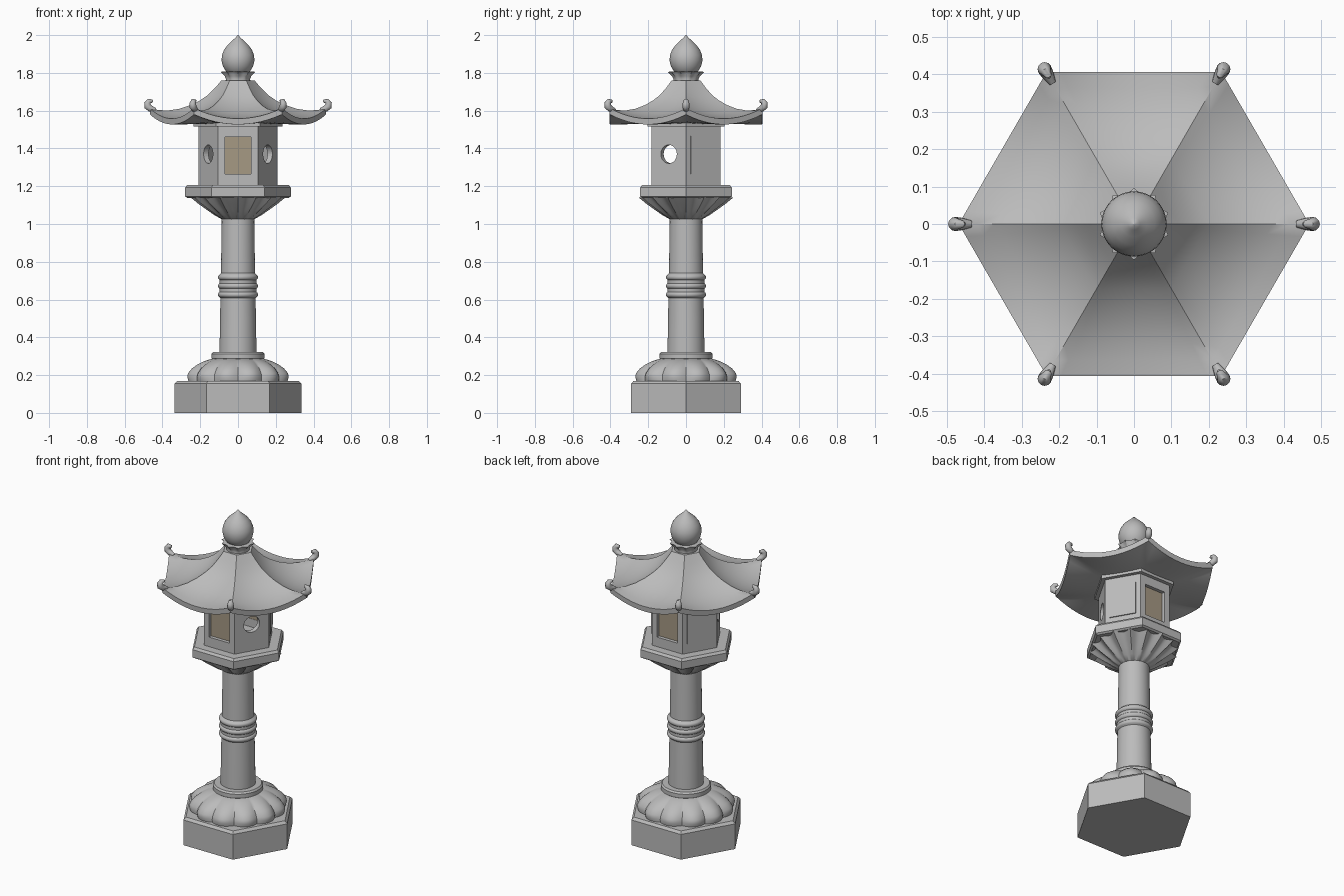
import bpy, bmesh, math
from math import sin, cos, pi, radians
from mathutils import Matrix

if "Cube" in bpy.data.objects:
    bpy.data.objects.remove(bpy.data.objects["Cube"])


def material(name, rgb):
    m = bpy.data.materials.new(name)
    m.diffuse_color = (*rgb, 1)
    m.use_nodes = True
    m.node_tree.nodes["Principled BSDF"].inputs["Base Color"].default_value = m.diffuse_color
    return m


STONE = material("grey stone", (0.5, 0.5, 0.5))
PAPER = material("tan paper", (0.38, 0.32, 0.23))


def finish(name, bm, mat=STONE, smooth=35):
    bmesh.ops.remove_doubles(bm, verts=bm.verts, dist=1e-5)
    bmesh.ops.recalc_face_normals(bm, faces=bm.faces)
    me = bpy.data.meshes.new(name)
    bm.to_mesh(me)
    bm.free()
    me.materials.append(mat)
    ob = bpy.data.objects.new(name, me)
    bpy.context.collection.objects.link(ob)
    if smooth:
        bpy.ops.object.select_all(action='DESELECT')
        ob.select_set(True)
        bpy.context.view_layer.objects.active = ob
        bpy.ops.object.shade_smooth_by_angle(angle=radians(smooth))
    return ob


def lathe(name, profile, sides=48, shape=None, smooth=35):
    """Turn (radius, z[, flute depth]) points; shape(angle) in 0..1 carves flutes."""
    bm = bmesh.new()
    rings = []
    for r, z, *depth in profile:
        d = depth[0] if depth else 0
        ring = []
        for i in range(sides):
            a = 2 * pi * i / sides
            k = r * (1 - d * shape(a)) if shape else r
            ring.append(bm.verts.new((k * cos(a), k * sin(a), z)))
        rings.append(ring)
    for lo, hi in zip(rings, rings[1:]):
        for i in range(sides):
            j = (i + 1) % sides
            bm.faces.new((lo[i], lo[j], hi[j], hi[i]))
    bm.faces.new(rings[0])
    bm.faces.new(rings[-1])
    return finish(name, bm, smooth=smooth)


def hexagon(name, profile):
    return lathe(name, profile, 6, smooth=0)


def slab(name, size, radius, z, angle, mat=STONE):
    """Box facing outward at a given angle; size is depth, width, height."""
    bm = bmesh.new()
    bmesh.ops.create_cube(bm, size=1)
    bm.transform(Matrix.Rotation(radians(angle), 4, 'Z')
                 @ Matrix.Translation((radius, 0, z)) @ Matrix.Diagonal((*size, 1)))
    return finish(name, bm, mat, 0)


# Base and lower petals
hexagon("base", [(0.335, 0), (0.335, 0.155), (0.32, 0.17)])
lathe("lower_petals", [(0.268, 0.165, .07), (0.276, 0.19, .09), (0.272, 0.21, .1),
                       (0.25, 0.236, .1), (0.218, 0.258, .09), (0.18, 0.275, .06),
                       (0.135, 0.288, .02)], 144, lambda a: 1 - abs(sin(6 * a)))
lathe("foot_ring", [(0.13, 0.28), (0.14, 0.288), (0.14, 0.312), (0.132, 0.322)])

# Shaft with three bands
lathe("shaft", [(0.098, 0.31), (0.095, 0.5), (0.09, 0.75), (0.086, 1.04)])
bands = [(0.09, 0.605)]
for zc in (0.626, 0.672, 0.718):
    bands += [(0.092 + 0.014 * cos(t), zc + 0.015 * sin(t))
              for t in [radians(a) for a in range(-70, 71, 20)]]
lathe("shaft_bands", bands + [(0.09, 0.74)])

# Upper fluted bowl and platform
lathe("upper_petals", [(0.086, 1.025, .02), (0.125, 1.047, .08), (0.165, 1.075, .12),
                       (0.21, 1.107, .13), (0.25, 1.14, .13)], 128,
      lambda a: abs(sin(8 * a)))
hexagon("platform", [(0.268, 1.138), (0.28, 1.146), (0.28, 1.193), (0.268, 1.207)])

# Hollow lamp chamber with two windows and two round openings
chamber = hexagon("lamp_chamber", [(0.21, 1.2), (0.21, 1.525)])
cutters = [hexagon("hollow_cutter", [(0.175, 1.215), (0.175, 1.51)])]
for angle in (90, 270):
    cutters.append(slab("window_cutter", (0.1, 0.14, 0.195), 0.18, 1.363, angle))
for angle in (210, 330):
    bm = bmesh.new()
    bmesh.ops.create_cone(bm, cap_ends=True, segments=32, radius1=0.049, radius2=0.049, depth=0.1)
    bm.transform(Matrix.Rotation(radians(angle), 4, 'Z') @ Matrix.Translation((0.17, 0, 1.37))
                 @ Matrix.Rotation(pi / 2, 4, 'Y'))
    cutters.append(finish("round_cutter", bm, smooth=0))
for c in cutters:
    c.hide_render = True
    c.hide_set(True)
    m = chamber.modifiers.new("cut", 'BOOLEAN')
    m.object, m.operation, m.solver = c, 'DIFFERENCE', 'EXACT'

# Paper panes and raised side panels
for angle in (90, 270):
    slab("window_pane", (0.008, 0.15, 0.205), 0.157, 1.363, angle, PAPER)
for angle in (30, 150):
    slab("side_panel", (0.014, 0.155, 0.2), 0.181, 1.365, angle)
hexagon("chamber_cap", [(0.235, 1.515), (0.235, 1.54)])

# Swept roof: (radius, ridge height, mid-face height) from crown, over the eave, to the underside
ROOF = [(0.088, 1.76, 1.76), (0.12, 1.722, 1.718), (0.16, 1.682, 1.674), (0.2, 1.655, 1.642),
        (0.25, 1.63, 1.613), (0.31, 1.61, 1.586), (0.37, 1.601, 1.57), (0.42, 1.603, 1.562),
        (0.468, 1.614, 1.558), (0.466, 1.58, 1.527), (0.42, 1.568, 1.527),
        (0.36, 1.555, 1.528), (0.29, 1.542, 1.53), (0.2, 1.532, 1.531)]
STEPS = 12
bm = bmesh.new()
rings = []
for r, ridge, mid in ROOF:
    ring = []
    for k in range(6):
        a, b = k * pi / 3, (k + 1) * pi / 3
        for i in range(STEPS):
            s = i / STEPS
            z = mid + (ridge - mid) * (2 * s - 1) ** 2
            ring.append(bm.verts.new((r * (cos(a) * (1 - s) + cos(b) * s),
                                      r * (sin(a) * (1 - s) + sin(b) * s), z)))
    rings.append(ring)
for p, q in zip(rings, rings[1:]):
    for i in range(len(p)):
        j = (i + 1) % len(p)
        bm.faces.new((p[i], p[j], q[j], q[i]))
bm.faces.new(rings[0])
bm.faces.new(rings[-1])
finish("roof", bm, smooth=40)

# Curled corner ornaments
CURL = [(0.435, 1.603, .5), (0.462, 1.61, .9), (0.478, 1.622, 1), (0.479, 1.638, .95),
        (0.471, 1.65, .75), (0.457, 1.65, .5), (0.452, 1.644, .2)]
for k in range(6):
    cu = bpy.data.curves.new("corner_curl", 'CURVE')
    cu.dimensions = '3D'
    cu.bevel_depth, cu.bevel_resolution, cu.use_fill_caps = 0.019, 4, True
    sp = cu.splines.new('POLY')
    sp.points.add(len(CURL) - 1)
    a = k * pi / 3
    for pt, (r, z, w) in zip(sp.points, CURL):
        pt.co = (r * cos(a), r * sin(a), z, 1)
        pt.radius = w
    cu.materials.append(STONE)
    ob = bpy.data.objects.new("corner_curl", cu)
    bpy.context.collection.objects.link(ob)
    bpy.ops.object.select_all(action='DESELECT')
    ob.select_set(True)
    bpy.context.view_layer.objects.active = ob
    bpy.ops.object.convert(target='MESH')
    bpy.ops.object.shade_smooth_by_angle(angle=radians(50))

# Petal cup and jewel
lathe("jewel_cup", [(0.066, 1.755, 0), (0.066, 1.768, .03), (0.074, 1.783, .08),
                    (0.096, 1.805, .16), (0.08, 1.808, .1)], 80, lambda a: abs(sin(5 * (a - pi / 2))))
lathe("jewel", [(0.045, 1.79), (0.065, 1.81), (0.08, 1.835), (0.087, 1.865), (0.085, 1.893),
                (0.074, 1.922), (0.056, 1.947), (0.034, 1.968), (0.016, 1.984), (0.001, 2.0)],
      smooth=60)
